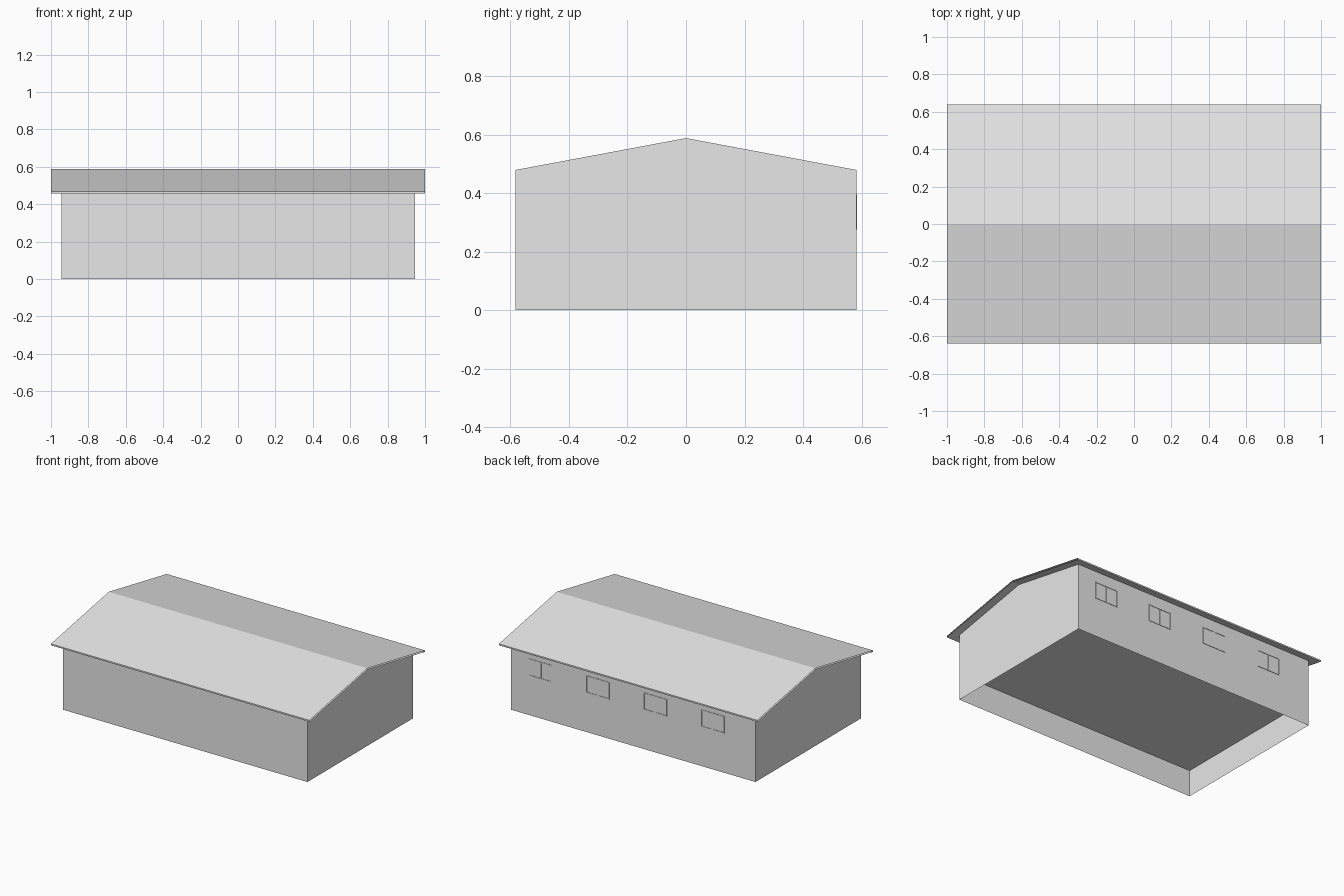
import bpy
import bmesh

cube = bpy.data.objects.get("Cube")
if cube:
    bpy.data.objects.remove(cube, do_unlink=True)

grey = bpy.data.materials.new("light_grey")
grey.use_nodes = True
grey.diffuse_color = (0.8, 0.8, 0.8, 1)
grey.node_tree.nodes["Principled BSDF"].inputs["Base Color"].default_value = (0.8, 0.8, 0.8, 1)

WALL_X, WALL_Y = 0.945, 0.582
ROOF_X, ROOF_Y = 1.0, 0.64
RIDGE, SLOPE = 0.588, 0.187
ROOF_THICK = 0.01


def roof_z(y):
    return RIDGE - SLOPE * abs(y)


def finish(name, bm):
    bmesh.ops.recalc_face_normals(bm, faces=bm.faces)
    mesh = bpy.data.meshes.new(name)
    bm.to_mesh(mesh)
    bm.free()
    mesh.materials.append(grey)
    obj = bpy.data.objects.new(name, mesh)
    bpy.context.collection.objects.link(obj)
    return obj


def sweep_x(bm, profile, half):
    """Sweep a closed (y, z) profile along x, leaving the ends open."""
    ends = [[bm.verts.new((x, y, z)) for y, z in profile] for x in (-half, half)]
    faces = []
    for i in range(len(profile)):
        j = (i + 1) % len(profile)
        faces.append(bm.faces.new((ends[0][i], ends[0][j], ends[1][j], ends[1][i])))
    return ends, faces


def add_box(bm, centre, size):
    verts = bmesh.ops.create_cube(bm, size=1)["verts"]
    bmesh.ops.scale(bm, vec=size, verts=verts)
    bmesh.ops.translate(bm, vec=centre, verts=verts)


# Walls: gabled shell, open underneath and closed by the roof
bm = bmesh.new()
eave = roof_z(WALL_Y)
gable = [(-WALL_Y, 0), (-WALL_Y, eave), (0, RIDGE), (WALL_Y, eave), (WALL_Y, 0)]
ends, sides = sweep_x(bm, gable, WALL_X)
for end in ends:
    bm.faces.new(end)
bmesh.ops.recalc_face_normals(bm, faces=bm.faces)
bmesh.ops.delete(bm, geom=[sides[1], sides[2], sides[4]], context="FACES_ONLY")
finish("walls", bm)

# Roof: thin pitched sheet with narrow eave edges and open ends
bm = bmesh.new()
low = roof_z(ROOF_Y)
sweep_x(bm, [(-ROOF_Y, low), (0, RIDGE), (ROOF_Y, low),
             (ROOF_Y, low - ROOF_THICK), (0, RIDGE - ROOF_THICK),
             (-ROOF_Y, low - ROOF_THICK)], ROOF_X)
finish("roof", bm)

# Floor: slab set above the bottom of the walls
bm = bmesh.new()
add_box(bm, (0, 0, 0.2), (2 * WALL_X - 0.002, 2 * WALL_Y - 0.002, 0.03))
finish("floor", bm)

# Back windows: slim frames with a central mullion
WIN_W, WIN_H, WIN_Z, BAR, DEPTH = 0.18, 0.12, 0.335, 0.006, 0.006
for n, x in enumerate((0.715, 0.275, -0.17, -0.615), 1):
    bm = bmesh.new()
    for side in (-1, 0, 1):
        add_box(bm, (x + side * (WIN_W - BAR) / 2, WALL_Y, WIN_Z), (BAR, DEPTH, WIN_H))
    for side in (-1, 1):
        add_box(bm, (x, WALL_Y, WIN_Z + side * (WIN_H - BAR) / 2), (WIN_W, DEPTH, BAR))
    finish(f"window_frame_{n}", bm)
